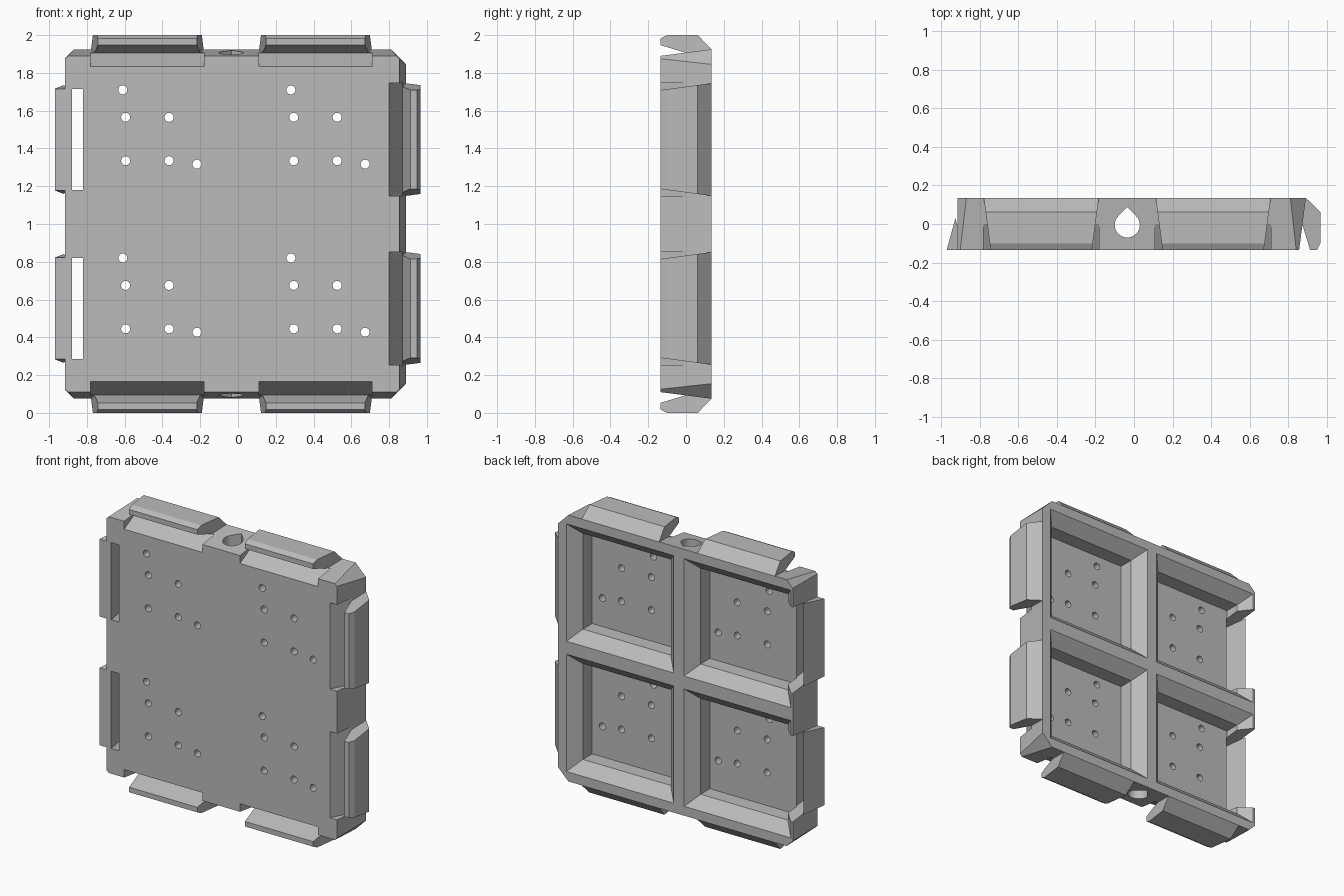
import bpy, bmesh, math

cube = bpy.data.objects.get("Cube")
if cube:
    bpy.data.objects.remove(cube, do_unlink=True)

grey = bpy.data.materials.new("plain grey")
grey.use_nodes = True
grey.diffuse_color = (0.5, 0.5, 0.5, 1)
grey.node_tree.nodes["Principled BSDF"].inputs["Base Color"].default_value = (0.5, 0.5, 0.5, 1)

FRONT, BACK = -0.135, 0.135
TOP_SHIFT = 1.035                      # side profile offset -> height for the top edge
X_CENTRES = (-0.48, 0.41)
Z_CENTRES = (1.447, 0.553)


def loft(name, rings):
    """Closed solid skinned through equal-length rings of points."""
    bm = bmesh.new()
    loops = [[bm.verts.new(p) for p in ring] for ring in rings]
    n = len(loops[0])
    for a, b in zip(loops, loops[1:]):
        for i in range(n):
            bm.faces.new((a[i], a[(i + 1) % n], b[(i + 1) % n], b[i]))
    bm.faces.new(loops[0])
    bm.faces.new(loops[-1])
    bmesh.ops.recalc_face_normals(bm, faces=bm.faces)
    mesh = bpy.data.meshes.new(name)
    bm.to_mesh(mesh)
    bm.free()
    mesh.materials.append(grey)
    obj = bpy.data.objects.new(name, mesh)
    bpy.context.collection.objects.link(obj)
    return obj


def rect(x0, x1, z0, z1, y):
    return [(x0, y, z0), (x1, y, z0), (x1, y, z1), (x0, y, z1)]


def taper(y, front, back):
    return front + (back - front) * (y - FRONT) / (BACK - FRONT)


def edge_prism(name, side, profile, centre, front, back):
    """Extrude an (outward, depth) profile along one edge, with tapered ends."""
    place = {"left": lambda o, y, t: (o, y, t),
             "right": lambda o, y, t: (o, y, t),
             "top": lambda o, y, t: (t, y, o + TOP_SHIFT),
             "bottom": lambda o, y, t: (t, y, 2 - o - TOP_SHIFT)}[side]
    return loft(name, [[place(o, y, centre + s * taper(y, front, back)) for o, y in profile]
                       for s in (-1, 1)])


def outline(y, left, right, low, high, cl, cr):
    """Rectangle with chamfers cl on the left corners and cr on the right ones."""
    return [(left, y, low + cl), (left + cl, y, low), (right - cr, y, low), (right, y, low + cr),
            (right, y, high - cr), (right - cr, y, high), (left + cl, y, high), (left, y, high - cl)]


# Panel body, slightly wider at the back
body = loft("panel_body", [outline(FRONT, -0.915, 0.855, 0.11, 1.89, 0.015, 0.015),
                           outline(BACK, -0.915, 0.89, 0.075, 1.925, 0.047, 0.08)])
cutters = []

# Four back pockets with straight walls and chamfered mouths
for x0, x1 in ((-0.9, -0.08), (0.0, 0.825)):
    for z0, z1 in ((0.14, 0.955), (1.045, 1.86)):
        def ring(y, d):
            return rect(x0 + d, x1 - d, z0 + d, z1 - d, y)
        cutters.append(loft("pocket_cutter", [ring(-0.042, 0.075), ring(0.06, 0.075),
                                              ring(0.155, -0.02)]))

# Slots behind the left tongues
for z in Z_CENTRES:
    cutters.append(edge_prism("slot_cutter", "left",
                              [(-0.82, -0.16), (-0.82, 0.16), (-1.1, 0.16), (-1.1, -0.16)],
                              z, 0.268, 0.298))

# Sloped grooves inside the hooks
sides = [("right", c) for c in Z_CENTRES]
sides += [(s, c) for s in ("top", "bottom") for c in X_CENTRES]
groove = [(0.792, -0.15), (0.871, 0.0), (1.0, 0.0), (1.0, -0.15)]
for side, c in sides:
    cutters.append(edge_prism("groove_cutter", side, groove, c, 0.3, 0.3))

# Teardrop bore running the full height of the central rib
arc = [math.radians(135 + 270 * i / 24) for i in range(25)]
tear = [(-0.035 + 0.065 * math.cos(a), -0.005 + 0.065 * math.sin(a)) for a in arc]
tear.append((-0.035, 0.087))
cutters.append(loft("bore_cutter", [[(x, y, z) for x, y in tear] for z in (-0.1, 2.1)]))

# Small round holes, repeated in each quarter
spots = [(-0.61, 1.71), (-0.595, 1.565), (-0.365, 1.565),
         (-0.595, 1.335), (-0.365, 1.335), (-0.217, 1.317)]
for dx in (0, 0.89):
    for dz in (0, -0.89):
        for x, z in spots:
            cutters.append(loft("hole_cutter", [
                [(x + dx + 0.024 * math.cos(i * math.tau / 16), y,
                  z + dz + 0.024 * math.sin(i * math.tau / 16)) for i in range(16)]
                for y in (-0.2, 0.0)]))

# Carve the body, then discard the cutters
for cutter in cutters:
    mod = body.modifiers.new("cut", "BOOLEAN")
    mod.operation = "DIFFERENCE"
    mod.solver = "EXACT"
    mod.object = cutter
bpy.context.view_layer.update()
graph = bpy.context.evaluated_depsgraph_get()
carved = bpy.data.meshes.new_from_object(body.evaluated_get(graph))
body.modifiers.clear()
body.data = carved
for cutter in cutters:
    bpy.data.objects.remove(cutter, do_unlink=True)

# Clip hooks on the right, top and bottom edges
hook = [(0.89, BACK), (0.965, 0.062), (0.965, -0.1), (0.947, FRONT),
        (0.912, FRONT), (0.871, 0.0), (0.862, 0.03), (0.862, BACK)]
for side, c in sides:
    edge_prism(side + "_hook", side, hook, c, 0.262, 0.298)

# Wedge tongues on the left edge
tongue = [(-0.97, FRONT), (-0.925, 0.03), (-0.88, FRONT)]
for z in Z_CENTRES:
    edge_prism("left_tongue", "left", tongue, z, 0.269, 0.299)
